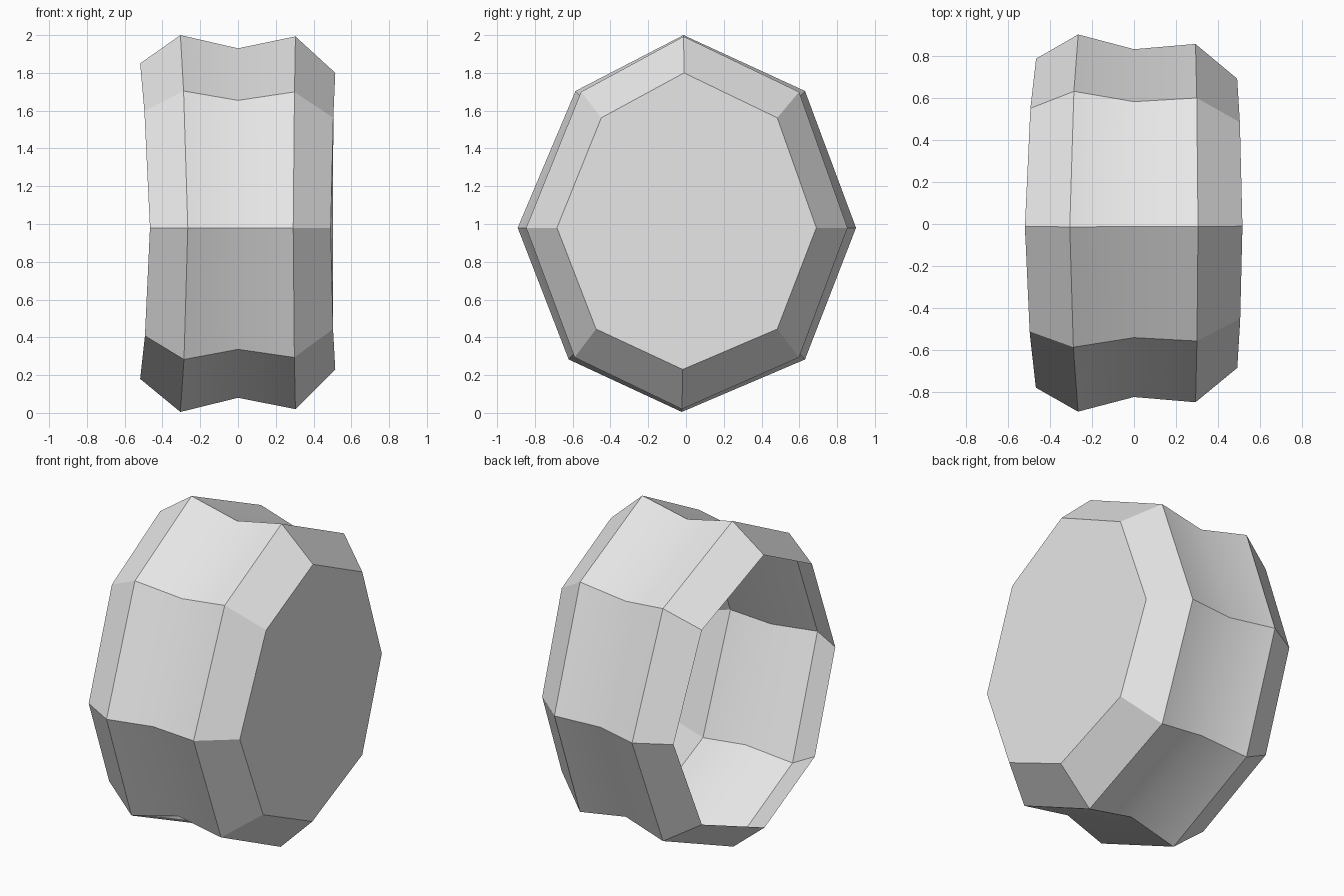
import bpy, bmesh, math

if "Cube" in bpy.data.objects:
    bpy.data.objects.remove(bpy.data.objects["Cube"], do_unlink=True)

# Plain grey material
grey = bpy.data.materials.new("light grey")
grey.use_nodes = True
COLOUR = (0.8, 0.8, 0.8, 1)
grey.diffuse_color = COLOUR
grey.node_tree.nodes["Principled BSDF"].inputs["Base Color"].default_value = COLOUR

# Slightly irregular eight-sided outline (y, z), starting at the top
OUTLINE = [(-0.015, 1), (0.70, 0.71), (1, 0), (0.70, -0.715),
           (-0.025, -1), (-0.69, -0.715), (-0.99, 0), (-0.65, 0.71)]
CENTRE_Z = 0.98

# Rings from open rim to closed cap:
# x at the top, x shift at the sides, half depth, height above and below centre
RINGS = [(-0.518, 0.053, 0.785, 0.870, 0.800),
         (-0.305, 0.040, 0.900, 1.020, 0.975),
         (0.000, 0.000, 0.830, 0.950, 0.900),
         (0.304, -0.012, 0.855, 1.013, 0.960),
         (0.515, -0.025, 0.690, 0.820, 0.750)]

bm = bmesh.new()
loops = []
for x, bow, depth, up, down in RINGS:
    loops.append([bm.verts.new((x + bow * y * y, y * depth,
                                CENTRE_Z + z * (up if z > 0 else down)))
                  for y, z in OUTLINE])

# Thin waisted wall between neighbouring rings
n = len(OUTLINE)
for a, b in zip(loops, loops[1:]):
    for i in range(n):
        j = (i + 1) % n
        bm.faces.new((a[i], a[j], b[j], b[i]))

# Closed end; the other end stays open
bm.faces.new(loops[-1])
bmesh.ops.recalc_face_normals(bm, faces=bm.faces)
bm.faces.ensure_lookup_table()
if bm.faces[-1].normal.x < 0:
    bmesh.ops.reverse_faces(bm, faces=bm.faces)

mesh = bpy.data.meshes.new("open_drum")
bm.to_mesh(mesh)
bm.free()
mesh.materials.append(grey)
drum = bpy.data.objects.new("open_drum", mesh)
bpy.context.collection.objects.link(drum)

# Soft waist, crisp corners
bpy.ops.object.select_all(action='DESELECT')
drum.select_set(True)
bpy.context.view_layer.objects.active = drum
bpy.ops.object.shade_smooth_by_angle(angle=math.radians(30))
